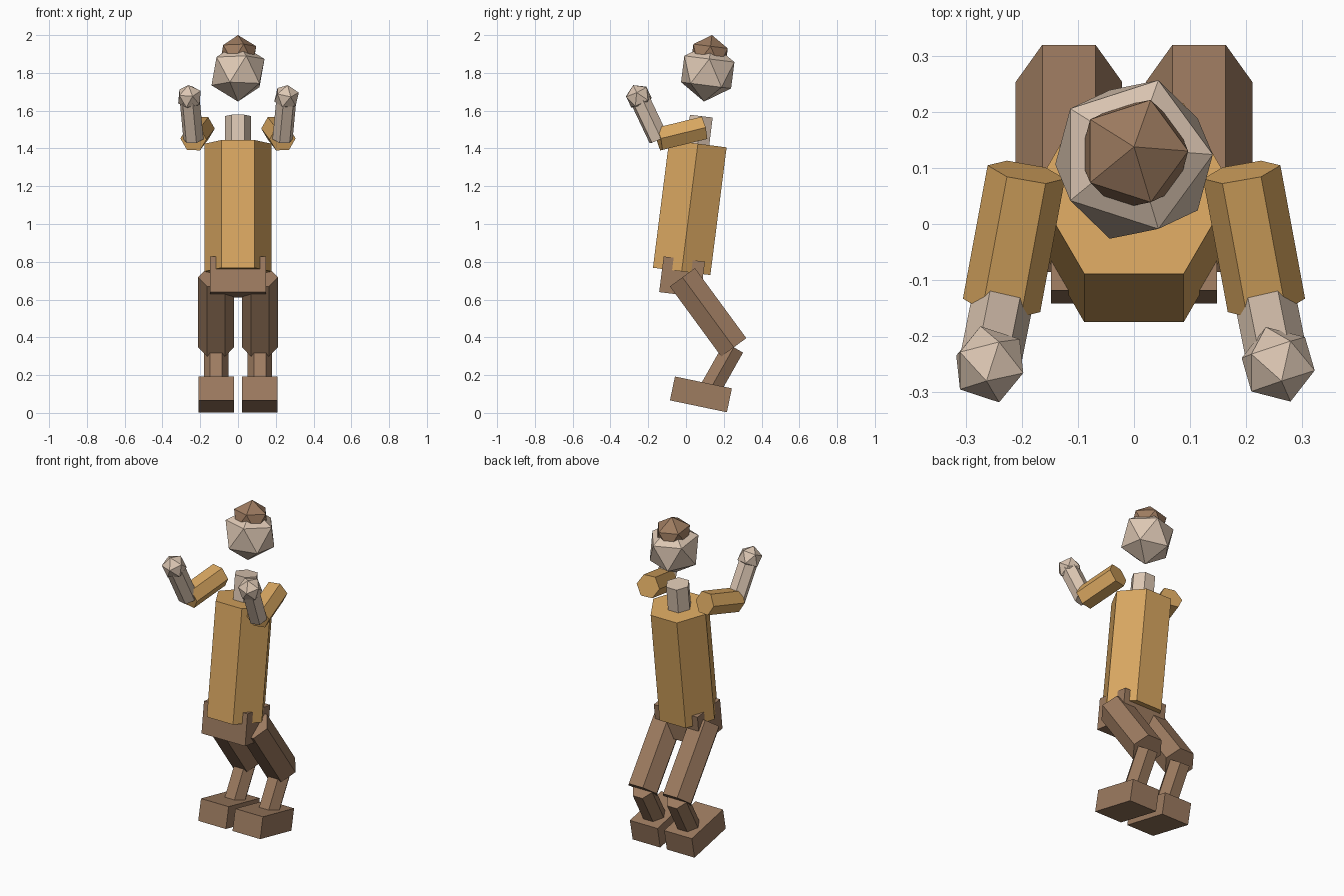
import bpy, bmesh, math
from mathutils import Matrix, Vector

if "Cube" in bpy.data.objects:
    bpy.data.objects.remove(bpy.data.objects["Cube"], do_unlink=True)


def material(name, rgb):
    m = bpy.data.materials.new(name)
    m.use_nodes = True
    m.diffuse_color = (*rgb, 1)
    m.node_tree.nodes["Principled BSDF"].inputs["Base Color"].default_value = (*rgb, 1)
    return m


GOLD = material("gold cloth", (0.70, 0.39, 0.12))
BROWN = material("brown leather", (0.34, 0.20, 0.118))
SKIN = material("pale skin", (0.72, 0.57, 0.45))


def finish(name, bm, matrix, mat):
    bmesh.ops.transform(bm, matrix=matrix, verts=bm.verts)
    mesh = bpy.data.meshes.new(name)
    bm.to_mesh(mesh)
    bm.free()
    mesh.materials.append(mat)
    bpy.context.collection.objects.link(bpy.data.objects.new(name, mesh))


def frame(direction, origin):
    """Local z along the direction, local x as close to world x as possible."""
    z = Vector(direction).normalized()
    y = z.cross(Vector((1, 0, 0))).normalized()
    x = y.cross(z)
    return Matrix.Translation(origin) @ Matrix((x, y, z)).transposed().to_4x4()


def prism(name, start, end, radius, mat, roll=0):
    """Six-sided prism between two points, with corners to the sides."""
    a, b = Vector(start), Vector(end)
    bm = bmesh.new()
    bmesh.ops.create_cone(bm, cap_ends=True, segments=6, radius1=radius,
                          radius2=radius, depth=(b - a).length)
    spin = Matrix.Rotation(math.radians(30 + roll), 4, "Z")
    finish(name, bm, frame(b - a, (a + b) / 2) @ spin, mat)


def ball(name, centre, radius, direction, mat):
    bm = bmesh.new()
    bmesh.ops.create_icosphere(bm, subdivisions=1, radius=radius)
    finish(name, bm, frame(direction, centre), mat)


def box(name, centre, size, tilt, mat):
    bm = bmesh.new()
    bmesh.ops.create_cube(bm, size=1)
    matrix = (Matrix.Translation(centre) @ Matrix.Rotation(math.radians(tilt), 4, "X")
              @ Matrix.Diagonal((*size, 1)))
    finish(name, bm, matrix, mat)


# Trunk and head lean back along one line
LEAN = (0, 0.126, 1)
prism("torso", (0, -0.023, 0.749), (0, 0.063, 1.425), 0.177, GOLD)
prism("neck", (0, 0.06, 1.40), (0, 0.081, 1.571), 0.07, SKIN)
ball("head", (0, 0.115, 1.804), 0.157, LEAN, SKIN)
ball("hair", (0, 0.124, 1.893), 0.108, LEAN, BROWN)
box("pelvis", (0, -0.021, 0.72), (0.295, 0.22, 0.19), -7.2, BROWN)

# Arms and legs, once per side
for side, s in (("left", 1), ("right", -1)):
    shoulder = Vector((s * 0.192, 0.0925, 1.508))
    elbow = Vector((s * 0.236, -0.145, 1.45))
    hand = Vector((s * 0.257, -0.25, 1.672))
    prism(side + "_sleeve", shoulder, elbow, 0.07, GOLD)
    prism(side + "_forearm", elbow, hand, 0.055, SKIN, roll=13 * s)
    ball(side + "_hand", hand, 0.07, hand - elbow, SKIN)

    hip = (s * 0.116, -0.019, 0.718)
    knee = (s * 0.116, 0.253, 0.347)
    ankle = (s * 0.116, 0.125, 0.12)
    prism(side + "_thigh", hip, knee, 0.095, BROWN)
    prism(side + "_shin", knee, ankle, 0.065, BROWN)
    box(side + "_foot", (s * 0.116, 0.079, 0.098), (0.187, 0.308, 0.129), -11.8, BROWN)
